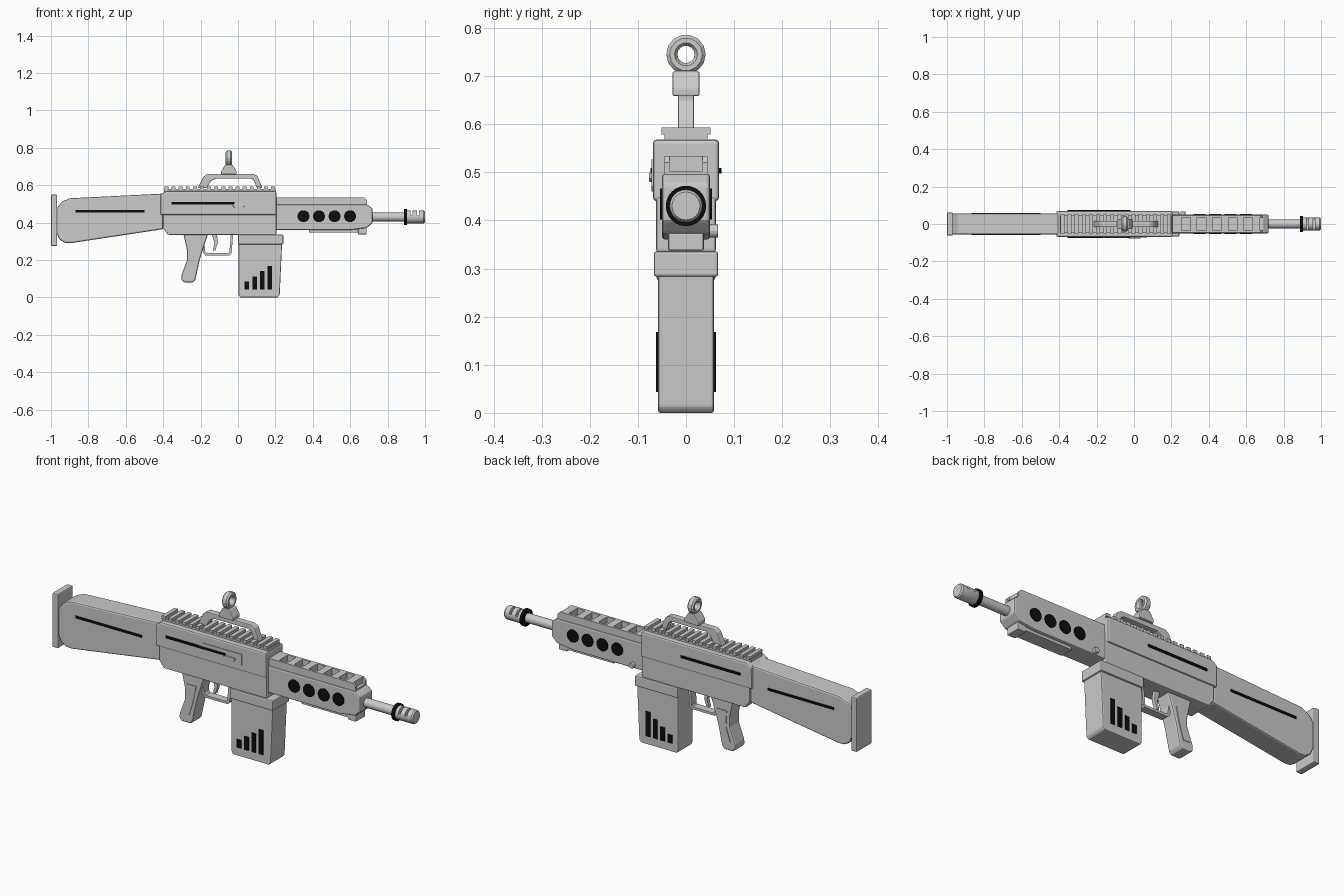
import bpy, bmesh, math
from mathutils import Matrix


def material(name, v):
    m = bpy.data.materials.new(name)
    m.diffuse_color = (v, v, v, 1)
    return m


GREY = material("light grey", 0.6)
BLACK = material("black", 0.004)


def finish(name, bm, mat, bevel=0.0, segments=2):
    bmesh.ops.recalc_face_normals(bm, faces=bm.faces)
    me = bpy.data.meshes.new(name)
    bm.to_mesh(me)
    bm.free()
    me.materials.append(mat)
    ob = bpy.data.objects.new(name, me)
    bpy.context.collection.objects.link(ob)
    if bevel:
        b = ob.modifiers.new("bevel", "BEVEL")
        b.width, b.segments, b.limit_method = bevel, segments, "ANGLE"
        b.angle_limit = math.radians(30)
    return ob


def prism(name, pts, y0, y1, mat=GREY, bevel=0.0):
    """Side profile in x, z extruded from y0 to y1."""
    bm = bmesh.new()
    face = bm.faces.new([bm.verts.new((x, y0, z)) for x, z in pts])
    new = bmesh.ops.extrude_face_region(bm, geom=[face])["geom"]
    bmesh.ops.translate(bm, vec=(0, y1 - y0, 0),
                        verts=[v for v in new if isinstance(v, bmesh.types.BMVert)])
    return finish(name, bm, mat, bevel)


def box(name, x0, x1, y0, y1, z0, z1, mat=GREY, bevel=0.0):
    return prism(name, [(x0, z0), (x1, z0), (x1, z1), (x0, z1)], y0, y1, mat, bevel)


def circle(x, z, r, n=20):
    return [(x + r * math.cos(2 * math.pi * i / n), z + r * math.sin(2 * math.pi * i / n))
            for i in range(n)]


def lathe(name, profile, cz, n=24, mat=GREY, closed=False):
    """Profile of (x, radius) spun round the x axis at height cz."""
    bm = bmesh.new()
    rings = [[bm.verts.new((x, r * math.cos(2 * math.pi * i / n),
                            cz + r * math.sin(2 * math.pi * i / n))) for i in range(n)]
             for x, r in profile]
    pairs = list(zip(rings, rings[1:]))
    if closed:
        pairs.append((rings[-1], rings[0]))
    else:
        bm.faces.new(rings[0])
        bm.faces.new(rings[-1])
    for a, b in pairs:
        for i in range(n):
            j = (i + 1) % n
            bm.faces.new((a[i], a[j], b[j], b[i]))
    return finish(name, bm, mat)


def smooth(ob):
    bpy.ops.object.select_all(action="DESELECT")
    ob.select_set(True)
    bpy.context.view_layer.objects.active = ob
    bpy.ops.object.shade_smooth_by_angle(angle=math.radians(35))


def cut(ob, cutter):
    m = ob.modifiers.new("cut", "BOOLEAN")
    m.operation, m.object, m.solver = "DIFFERENCE", cutter, "EXACT"
    cutter.hide_render = True
    cutter.hide_viewport = True


def both_sides(name, pts, y, mat=BLACK, thick=0.004):
    """Thin plates laid on the two sides of a part."""
    for side, s in (("front", -1), ("back", 1)):
        prism(f"{name}_{side}", pts, s * (y - 0.002), s * (y + thick), mat)


def rect(x0, x1, z0, z1):
    return [(x0, z0), (x1, z0), (x1, z1), (x0, z1)]


# Stock with butt plate
box("butt_plate", -1.0, -0.967, -0.061, 0.061, 0.275, 0.55, bevel=0.006)
prism("stock", [(-0.97, 0.345), (-0.955, 0.31), (-0.925, 0.292), (-0.895, 0.29),
                (-0.4, 0.365), (-0.4, 0.555), (-0.9, 0.53), (-0.945, 0.51), (-0.97, 0.475)],
      -0.056, 0.056, bevel=0.008)
both_sides("stock_stripe", rect(-0.87, -0.5, 0.455, 0.467), 0.056)

# Receiver
prism("receiver_lower", [(-0.4, 0.37), (-0.375, 0.335), (0.205, 0.335), (0.205, 0.45),
                         (-0.4, 0.45)], -0.062, 0.062, bevel=0.005)
prism("receiver_upper", [(-0.415, 0.44), (0.205, 0.44), (0.205, 0.568), (-0.385, 0.568),
                         (-0.415, 0.55)], -0.069, 0.069, bevel=0.008)
both_sides("receiver_stripe", rect(-0.355, -0.02, 0.497, 0.509), 0.069, thick=0.005)
prism("ejection_port", [(-0.165, 0.475), (-0.15, 0.46), (0.06, 0.46), (0.07, 0.47),
                        (0.07, 0.527), (-0.15, 0.527), (-0.165, 0.51)], -0.072, -0.067)
prism("port_catch", [(-0.03, 0.492), (-0.018, 0.48), (0.025, 0.48), (0.035, 0.488),
                     (0.035, 0.499), (-0.022, 0.499)], -0.077, -0.07, bevel=0.002)

# Toothed top rail
box("top_rail", -0.395, 0.2, -0.045, 0.045, 0.564, 0.58)
for i in range(16):
    x = -0.393 + i * 0.038
    box("rail_tooth", x, x + 0.021, -0.051, 0.051, 0.578, 0.593)

# Carry handle and ring sight
prism("carry_handle", [(-0.215, 0.585), (-0.185, 0.645), (-0.165, 0.66), (0.085, 0.66),
                       (0.105, 0.648), (0.13, 0.585), (0.1, 0.585), (0.085, 0.625),
                       (0.07, 0.635), (-0.12, 0.635), (-0.145, 0.622), (-0.168, 0.585)],
      -0.017, 0.017, bevel=0.004)
prism("sight_base", [(-0.09, 0.658), (-0.09, 0.675), (-0.067, 0.71), (-0.03, 0.71),
                     (-0.008, 0.675), (-0.008, 0.658)], -0.028, 0.028, bevel=0.004)
lathe("sight_ring", [(-0.066, 0.024), (-0.066, 0.034), (-0.059, 0.041), (-0.039, 0.041),
                     (-0.032, 0.034), (-0.032, 0.024), (-0.042, 0.018), (-0.056, 0.018)],
      0.745, 14, closed=True)

# Handguard with slotted top and round side vents
prism("handguard", [(0.2, 0.36), (0.6, 0.36), (0.69, 0.372), (0.72, 0.40), (0.72, 0.475),
                    (0.69, 0.497), (0.2, 0.497)], -0.05, 0.05, bevel=0.007)
cover = prism("handguard_top", [(0.2, 0.49), (0.69, 0.49), (0.69, 0.52), (0.675, 0.534),
                                (0.2, 0.534)], -0.045, 0.045)
for i in range(6):
    x = 0.278 + i * 0.083
    if i < 5:
        cut(cover, box("slot_cutter", x - 0.023, x + 0.023, -0.034, 0.034, 0.503, 0.56))
    else:
        cut(cover, box("end_cutter", x - 0.02, x + 0.03, -0.034, 0.034, 0.503, 0.56))
for i in range(4):
    both_sides("vent", circle(0.35 + i * 0.083, 0.434, 0.032), 0.05)
box("under_rail", 0.38, 0.66, -0.035, 0.035, 0.346, 0.365, bevel=0.003)
box("under_rail_stop", 0.642, 0.688, -0.037, 0.037, 0.337, 0.375, bevel=0.004)
prism("handguard_bolt", circle(0.262, 0.378, 0.014, 12), 0.045, 0.067, bevel=0.003)

# Barrel, muzzle and collar
smooth(lathe("barrel", [(0.7, 0.023), (0.91, 0.023)], 0.43))
muzzle = lathe("muzzle", [(0.895, 0.03), (0.902, 0.034), (0.993, 0.034), (1.0, 0.029)], 0.43)
for x in (0.927, 0.963):
    cut(muzzle, box("muzzle_cutter", x - 0.006, x + 0.006, -0.1, 0.1, 0.438, 0.5))
smooth(muzzle)
smooth(lathe("muzzle_collar", [(0.888, 0.022), (0.888, 0.042), (0.904, 0.042),
                               (0.904, 0.031)], 0.43, mat=BLACK, closed=True))

# Magazine with rising bars
box("magazine_well", 0.0, 0.242, -0.067, 0.067, 0.283, 0.336, bevel=0.006)
prism("magazine", [(0.003, 0.012), (0.012, 0.0), (0.212, 0.0), (0.223, 0.012),
                   (0.236, 0.3), (0.003, 0.3)], -0.058, 0.058, bevel=0.005)
for i, top in enumerate((0.085, 0.112, 0.14, 0.168)):
    x = 0.036 + i * 0.041
    both_sides("magazine_bar", rect(x, x + 0.024, 0.043, top), 0.058)

# Grip with side panels
prism("grip", [(-0.292, 0.34), (-0.272, 0.25), (-0.272, 0.2), (-0.302, 0.12), (-0.304, 0.095),
               (-0.288, 0.08), (-0.24, 0.08), (-0.228, 0.095), (-0.205, 0.2), (-0.19, 0.25),
               (-0.16, 0.34)], -0.04, 0.04, bevel=0.008)
both_sides("grip_panel", [(-0.257, 0.28), (-0.253, 0.2), (-0.278, 0.125), (-0.245, 0.125),
                          (-0.222, 0.2), (-0.205, 0.28)], 0.04, GREY, 0.003)

# Trigger and guard
prism("trigger_guard", [(-0.2, 0.34), (-0.187, 0.24), (-0.175, 0.225), (-0.045, 0.225),
                        (-0.034, 0.237), (-0.026, 0.34), (-0.038, 0.34), (-0.046, 0.243),
                        (-0.052, 0.237), (-0.168, 0.237), (-0.175, 0.245), (-0.187, 0.34)],
      -0.02, 0.02)
prism("trigger", [(-0.14, 0.34), (-0.125, 0.29), (-0.135, 0.25), (-0.122, 0.25),
                  (-0.108, 0.29), (-0.112, 0.34)], -0.01, 0.01, bevel=0.002)
